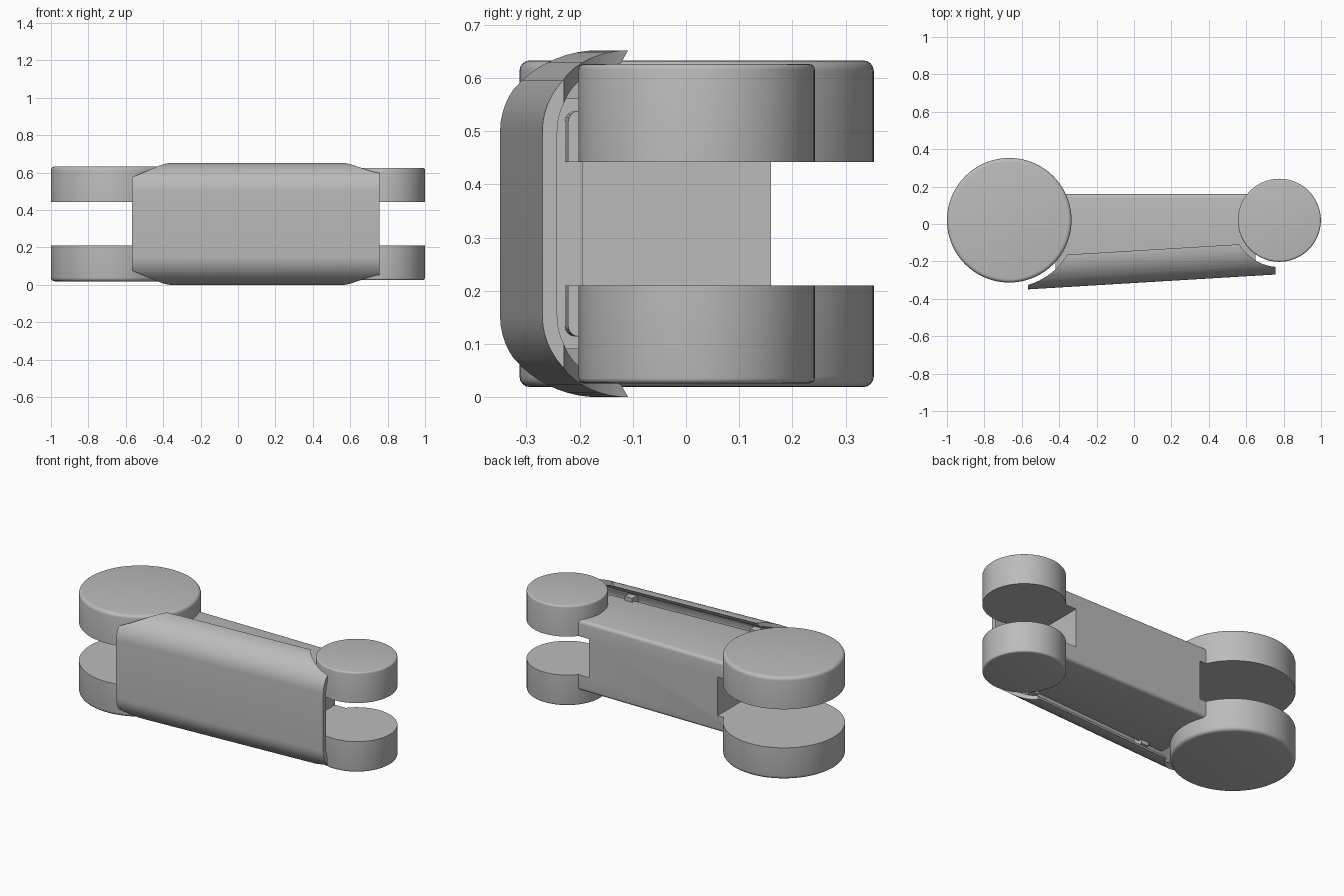
import bpy, bmesh, math
from mathutils import Vector

cube = bpy.data.objects.get("Cube")
if cube:
    bpy.data.objects.remove(cube, do_unlink=True)

grey = bpy.data.materials.new("plain_grey")
grey.use_nodes = True
COLOUR = (0.5, 0.5, 0.5, 1)
grey.diffuse_color = COLOUR
grey.node_tree.nodes["Principled BSDF"].inputs["Base Color"].default_value = COLOUR

MID = 0.326                      # mirror height
BIG = (-0.667, 0.02, 0.333)      # x, y, radius
SMALL = (0.777, 0.02, 0.222)


def front_y(x):
    """Outer face of the tilted cover."""
    return -0.27 - 0.06 * (0.757 - x)


def finish(name, bm):
    bmesh.ops.recalc_face_normals(bm, faces=bm.faces)
    mesh = bpy.data.meshes.new(name)
    bm.to_mesh(mesh)
    bm.free()
    mesh.materials.append(grey)
    ob = bpy.data.objects.new(name, mesh)
    bpy.context.collection.objects.link(ob)
    return ob


def activate(ob):
    bpy.ops.object.select_all(action='DESELECT')
    ob.select_set(True)
    bpy.context.view_layer.objects.active = ob


def smooth(ob):
    activate(ob)
    bpy.ops.object.shade_smooth_by_angle(angle=math.radians(35))


def prism(name, rings):
    """Join two matching rings of points into a closed solid."""
    bm = bmesh.new()
    a, b = [[bm.verts.new(p) for p in ring] for ring in rings]
    bm.faces.new(a)
    bm.faces.new(b)
    n = len(a)
    for i in range(n):
        j = (i + 1) % n
        bm.faces.new((a[i], a[j], b[j], b[i]))
    return finish(name, bm)


def disc(name, spec, z0, z1, bevel=0.0, outer=1):
    """Round disc with its outer rim softened."""
    x, y, r = spec
    ring = [(x + r * math.cos(t * math.tau / 96), y + r * math.sin(t * math.tau / 96)) for t in range(96)]
    ob = prism(name, [[(*p, z) for p in ring] for z in (z0, z1)])
    if bevel:
        bm = bmesh.new()
        bm.from_mesh(ob.data)
        z = z1 if outer > 0 else z0
        rim = [e for e in bm.edges if all(abs(v.co.z - z) < 1e-4 for v in e.verts)]
        bmesh.ops.bevel(bm, geom=rim, offset=bevel, segments=4, profile=0.5, affect='EDGES')
        bm.to_mesh(ob.data)
        bm.free()
    return ob


def cut(ob, cutter):
    mod = ob.modifiers.new("cut", 'BOOLEAN')
    mod.operation = 'DIFFERENCE'
    mod.solver = 'EXACT'
    mod.object = cutter
    activate(ob)
    bpy.ops.object.modifier_apply(modifier=mod.name)
    bpy.data.objects.remove(cutter, do_unlink=True)


def slab(name, x0, x1, front, back, z0, z1):
    """Block whose front runs parallel to the cover."""
    def ring(z):
        return [(x0, front_y(x0) + front, z), (x1, front_y(x1) + front, z), (x1, back, z), (x0, back, z)]
    return prism(name, [ring(z0), ring(z1)])


# Paired discs at both ends, above and below the open middle
for label, spec, half, bev in (("large", BIG, 0.307, 0.02), ("small", SMALL, 0.3, 0.01)):
    for side, s in (("upper", 1), ("lower", -1)):
        lo, hi = sorted((MID + s * 0.116, MID + s * half))
        smooth(disc(f"{side}_{label}_disc", spec, lo, hi, bev, s))

# Beam between the discs, forked at each end
beam = slab("beam", -0.42, 0.65, 0.055, 0.16, MID - 0.212, MID + 0.212)
bm = bmesh.new()
bm.from_mesh(beam.data)
long_edges = [e for e in bm.edges
              if abs(e.verts[0].co.x - e.verts[1].co.x) > 0.5]
bmesh.ops.bevel(bm, geom=long_edges, offset=0.02, segments=4, profile=0.5, affect='EDGES')
bm.to_mesh(beam.data)
bm.free()
for x0, x1 in ((-1.0, -0.323), (0.535, 1.0)):
    cut(beam, slab("fork_cutter", x0, x1, -0.5, 0.5, MID - 0.116, MID + 0.116))
smooth(beam)

# Curved cover shell: elliptical corners swept along the tilted front
STEPS = 14


def corner(a, b, end):
    """Upper corner offsets (depth, height) from the flat front to the lip."""
    pts = []
    for i in range(STEPS + 1):
        t = end * i / STEPS
        pts.append((0.173 - a * math.cos(t), 0.174 + b * math.sin(t)))
    return pts


outer = corner(0.173, 0.152, math.pi / 2)
inner = corner(0.145, 0.128, math.pi / 2 - 0.1)
profile = [(d, -h) for d, h in reversed(outer)] + outer
profile += list(reversed(inner)) + [(d, -h) for d, h in inner]
cover = prism("front_cover", [[(x, front_y(x) + d, MID + h) for d, h in profile] for x in (-0.567, 0.757)])
for spec, r in ((BIG, 0.36), (SMALL, 0.25)):
    cut(cover, disc("end_cutter", (spec[0], spec[1], r), -0.2, 0.9))
smooth(cover)

# Ribs joining the cover to the beam near both ends
for side, x in (("right", -0.28), ("left", 0.52)):
    slab(f"{side}_rib", x - 0.025, x + 0.025, 0.02, front_y(x) + 0.09, MID - 0.235, MID + 0.235)
